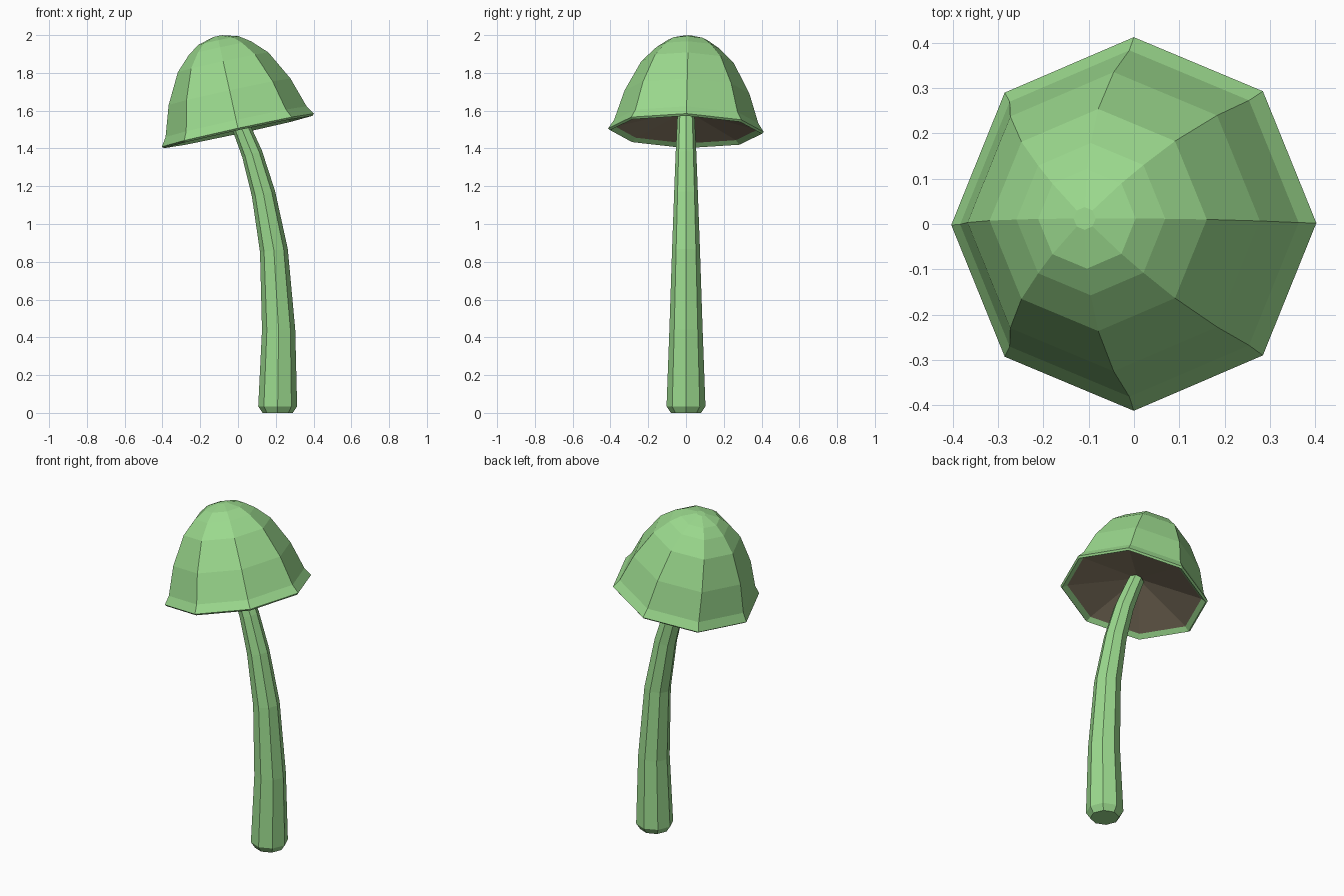
import bpy, bmesh
from math import sin, cos, pi, radians, atan2
from mathutils import Matrix, Vector

if "Cube" in bpy.data.objects:
    bpy.data.objects.remove(bpy.data.objects["Cube"])

SIDES = 8


def material(name, color):
    m = bpy.data.materials.new(name)
    m.diffuse_color = (*color, 1)
    m.use_nodes = True
    m.node_tree.nodes["Principled BSDF"].inputs["Base Color"].default_value = m.diffuse_color
    return m


def loft(name, rings, mat, start_cap=False, end_cap=False, inward=False):
    """Skin octagonal rings given as (matrix, radius)."""
    bm = bmesh.new()
    loops = [[bm.verts.new(mtx @ Vector((r * cos(2 * pi * i / SIDES),
                                         r * sin(2 * pi * i / SIDES), 0)))
              for i in range(SIDES)] for mtx, r in rings]
    for a, b in zip(loops, loops[1:]):
        for i in range(SIDES):
            j = (i + 1) % SIDES
            bm.faces.new((a[i], a[j], b[j], b[i]))
    if start_cap:
        bm.faces.new(loops[0][::-1])
    if end_cap:
        bm.faces.new(loops[-1])
    if inward:
        bmesh.ops.reverse_faces(bm, faces=bm.faces)
    mesh = bpy.data.meshes.new(name)
    bm.to_mesh(mesh)
    bm.free()
    mesh.materials.append(mat)
    obj = bpy.data.objects.new(name, mesh)
    bpy.context.collection.objects.link(obj)
    return obj


green = material("green", (0.33, 0.70, 0.27))
brown = material("brown", (0.30, 0.24, 0.16))

# Cap: tilted dome with a flared rim and thin lip underneath, (radius, height)
tilt = (Matrix.Translation((0, 0, 1.495))
        @ Matrix.Rotation(radians(-1.4), 4, 'X')
        @ Matrix.Rotation(radians(-12.3), 4, 'Y'))


def tilted(profile):
    return [(tilt @ Matrix.Translation((0, 0, h)), r) for r, h in profile]


loft("cap", tilted([(0.375, 0.012), (0.402, -0.008), (0.412, 0.002),
                    (0.382, 0.048), (0.33, 0.21), (0.245, 0.37),
                    (0.168, 0.447), (0.11, 0.487), (0.025, 0.511)]),
     green, end_cap=True)

# Underside: shallow hollow cone rising to the stem
loft("cap_underside", tilted([(0.375, 0.012), (0.03, 0.10)]),
     brown, end_cap=True, inward=True)

# Stem: tapered, bent octagonal tube, (x, z, radius)
path = [(0.21, 0.0, 0.08), (0.21, 0.035, 0.103), (0.215, 0.44, 0.088),
        (0.19, 0.86, 0.074), (0.135, 1.16, 0.063), (0.075, 1.37, 0.055),
        (0.022, 1.50, 0.049), (-0.015, 1.585, 0.045)]
rings = []
for i, (x, z, r) in enumerate(path):
    a, b = path[max(i - 1, 0)], path[min(i + 1, len(path) - 1)]
    lean = atan2(b[0] - a[0], b[1] - a[1]) if i > 1 else 0
    rings.append((Matrix.Translation((x, 0, z)) @ Matrix.Rotation(lean, 4, 'Y'), r))
loft("stem", rings, green, start_cap=True, end_cap=True)
